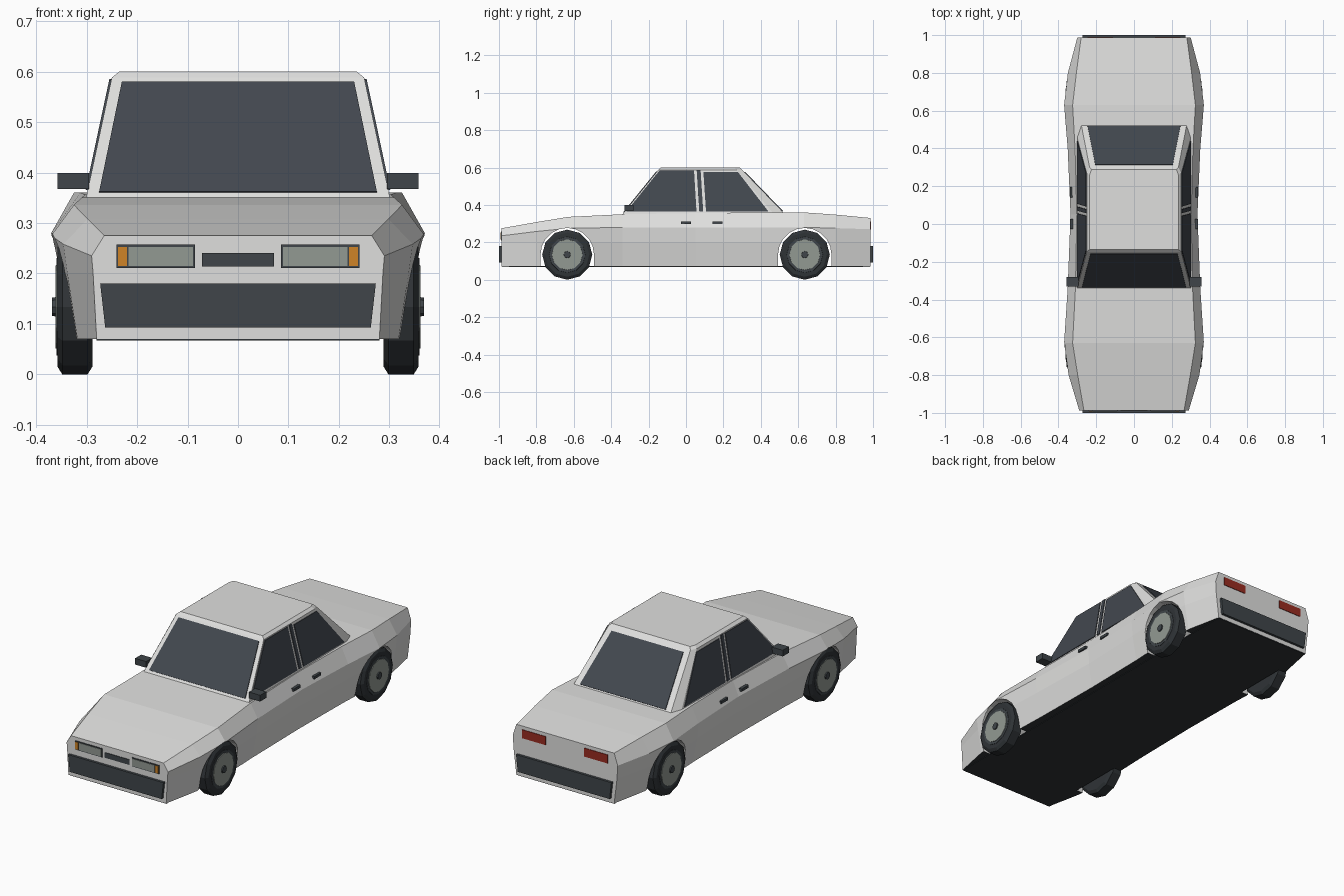
import bpy, bmesh, math
from mathutils import Vector

cube = bpy.data.objects.get("Cube")
if cube:
    bpy.data.objects.remove(cube)


def material(name, r, g, b):
    m = bpy.data.materials.new(name)
    m.use_nodes = True
    m.diffuse_color = (r, g, b, 1)
    bsdf = next(n for n in m.node_tree.nodes if n.type == 'BSDF_PRINCIPLED')
    bsdf.inputs["Base Color"].default_value = (r, g, b, 1)
    bsdf.inputs["Roughness"].default_value = 0.7
    return m


PAINT = material("light paint", .74, .74, .73)
GLASS = material("dark glass", .055, .064, .078)
TRIM = material("dark trim", .05, .06, .067)
RUBBER = material("black rubber", .028, .033, .037)
GREY = material("lens and rim grey", .29, .32, .29)
AMBER = material("amber lamp", .62, .23, .02)
RED = material("red lamp", .32, .025, .015)


def build(name, verts, faces, *mats):
    """Mesh object with outward normals."""
    me = bpy.data.meshes.new(name)
    me.from_pydata([tuple(v) for v in verts], [], faces)
    bm = bmesh.new()
    bm.from_mesh(me)
    bmesh.ops.recalc_face_normals(bm, faces=bm.faces)
    bm.to_mesh(me)
    bm.free()
    for m in mats:
        me.materials.append(m)
    ob = bpy.data.objects.new(name, me)
    bpy.context.scene.collection.objects.link(ob)
    return ob


def loft(name, rings, *mats):
    """Skin between closed rings, capped at both ends."""
    n = len(rings[0])
    faces = [list(range(n)), [(len(rings) - 1) * n + i for i in range(n)]]
    for k in range(len(rings) - 1):
        for i in range(n):
            j = (i + 1) % n
            faces.append([k * n + i, k * n + j, (k + 1) * n + j, (k + 1) * n + i])
    return build(name, [p for ring in rings for p in ring], faces, *mats)


def plate(name, pts, depth, mat):
    """Flat polygon thickened evenly about its plane."""
    pts = [Vector(p) for p in pts]
    off = (pts[1] - pts[0]).cross(pts[2] - pts[0]).normalized() * depth / 2
    return loft(name, [[p - off for p in pts], [p + off for p in pts]], mat)


def end_plate(name, x0, x1, z0, z1, y, depth, mat):
    return plate(name, [(x0, y, z0), (x1, y, z0), (x1, y, z1), (x0, y, z1)], depth, mat)


def lathe(name, profile, centre, side, mat, n=12):
    """Profile of (x, radius) turned about an axle along x."""
    rings = [[(side * x, centre[0] + r * math.sin(math.tau * i / n),
               centre[1] + r * math.cos(math.tau * i / n)) for i in range(n)]
             for x, r in profile]
    return loft(name, rings, mat)


# Body: sill, low side, widest line, shoulder for each station along y
stations = [
    # y, sill x, low x, wide x, wide z, shoulder x, shoulder z
    (-.987, .28, .287, .29, .235, .265, .275),
    (-.80, .318, .338, .346, .258, .298, .308),
    (-.63, .33, .358, .37, .275, .325, .336),
    (-.34, .32, .345, .351, .28, .31, .35),
    (.05, .315, .333, .336, .28, .303, .356),
    (.40, .32, .345, .351, .28, .312, .36),
    (.63, .33, .358, .37, .28, .325, .36),
    (.80, .318, .342, .35, .276, .305, .348),
    (.987, .28, .296, .30, .27, .28, .33),
]
SILL, LOW = .07, .2
rings = []
for y, sx, lx, wx, wz, tx, tz in stations:
    half = [(sx, SILL), (lx, LOW), (wx, wz), (tx, tz)]
    rings.append([(x, y, z) for x, z in half] + [(-x, y, z) for x, z in reversed(half)])
body = loft("body", rings, PAINT, RUBBER)
for f in body.data.polygons:
    if f.normal.z < -.95:
        f.material_index = 1

# Wheel arches cut through the body
AXLE_Y, AXLE_Z = .635, .134
for s in (-1, 1):
    prof = [(-.143, -.1)] + [(-.143 * math.cos(math.pi * i / 10), AXLE_Z + .143 * math.sin(math.pi * i / 10))
                             for i in range(11)] + [(.143, -.1)]
    cutter = loft("arch_cutter", [[(x, s * AXLE_Y + y, z) for y, z in prof] for x in (-.6, .6)], PAINT)
    cutter.hide_render = True
    mod = body.modifiers.new("arch", 'BOOLEAN')
    mod.object = cutter
    mod.operation = 'DIFFERENCE'
    mod.solver = 'EXACT'
    bpy.context.view_layer.objects.active = body
    bpy.ops.object.modifier_apply(modifier=mod.name)
    bpy.data.objects.remove(cutter)

# Floor pan
plate("floor_pan", [(-.28, -.985, .07), (.28, -.985, .07), (.28, .985, .07), (-.28, .985, .07)], .006, RUBBER)

# Cabin: base, roof shoulder and roof rings
cabin_rings = []
for z, half in ((.35, [(.301, -.34), (.301, .47), (.28, .53)]),
                (.588, [(.25, -.147), (.25, .27), (.235, .30)]),
                (.60, [(.235, -.135), (.235, .26), (.225, .288)])):
    cabin_rings.append([(x, y, z) for x, y in half] + [(-x, y, z) for x, y in reversed(half)])
loft("cabin", cabin_rings, PAINT)


def screen(name, y_of, x0, z0, x1, z1):
    plate(name, [(-x0, y_of(z0), z0), (x0, y_of(z0), z0), (x1, y_of(z1), z1), (-x1, y_of(z1), z1)], .008, GLASS)


screen("windscreen", lambda z: -.34 + (z - .35) * .811, .275, .36, .23, .578)
screen("rear_window", lambda z: .53 - (z - .35) * .966, .245, .365, .205, .575)

# Side windows, as (y, z) outlines laid on the sloping cabin side
side_windows = {
    "front_side_window": [(-.318, .365), (.056, .365), (.043, .583), (-.142, .583)],
    "door_pillar": [(.071, .365), (.092, .365), (.078, .585), (.057, .585)],
    "rear_side_window": [(.107, .365), (.44, .365), (.278, .575), (.093, .575)],
}

for s, tag in ((1, "left"), (-1, "right")):
    for name, outline in side_windows.items():
        plate(f"{tag}_{name}", [(s * (.301 - (z - .35) * .214), y, z) for y, z in outline], .008, GLASS)

    # Mirrors and door handles
    end_plate(f"{tag}_mirror", s * .295, s * .358, .367, .399, -.305, .05, TRIM)
    for name, y in (("front", 0), ("rear", .168)):
        end_plate(f"{tag}_{name}_handle", s * .31, s * .339, .297, .311, y, .055, TRIM)

    # Lamps
    end_plate(f"{tag}_headlight_frame", s * .085, s * .241, .211, .257, -.987, .006, TRIM)
    end_plate(f"{tag}_headlight", s * .089, s * .217, .215, .252, -.989, .006, GREY)
    end_plate(f"{tag}_indicator", s * .220, s * .238, .215, .252, -.989, .006, AMBER)
    end_plate(f"{tag}_tail_lamp", s * .11, s * .245, .268, .312, .987, .006, RED)

    # Wheels
    for name, y in (("front", -AXLE_Y), ("rear", AXLE_Y)):
        at = (y, AXLE_Z)
        lathe(f"{tag}_{name}_tyre", [(.288, .118), (.298, .134), (.348, .134), (.358, .118)], at, s, RUBBER)
        lathe(f"{tag}_{name}_rim_ring", [(.35, .1), (.3595, .096)], at, s, TRIM)
        lathe(f"{tag}_{name}_rim", [(.35, .084), (.362, .082)], at, s, GREY)
        lathe(f"{tag}_{name}_hub", [(.355, .02), (.368, .018)], at, s, TRIM, 8)

# Grille and bumpers
end_plate("grille", -.071, .071, .214, .241, -.987, .006, TRIM)
for name, y in (("front", -.985), ("rear", .985)):
    plate(f"{name}_bumper", [(-.263, y, .093), (.263, y, .093), (.273, y, .18), (-.273, y, .18)], .03, TRIM)
